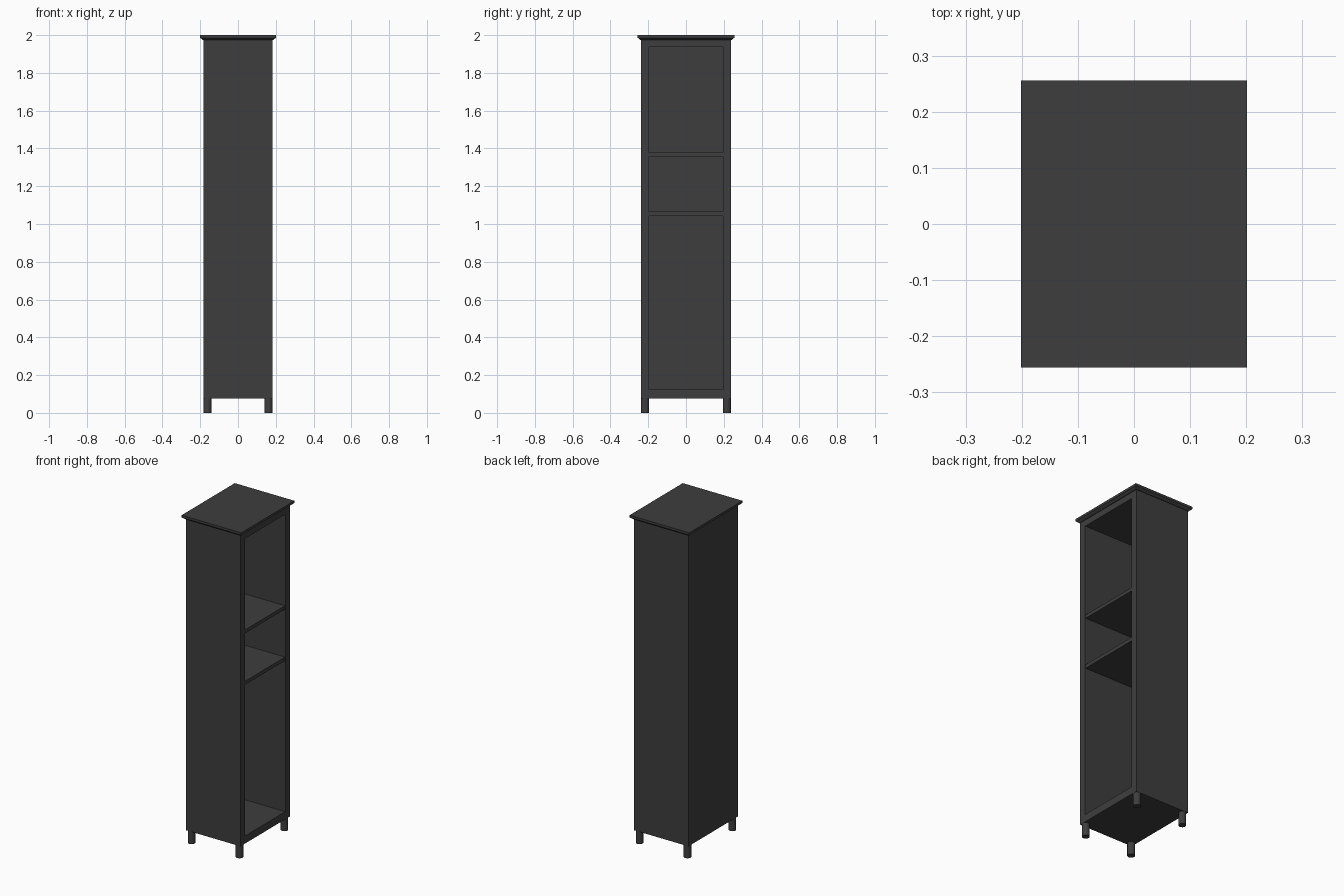
import bpy, bmesh
from mathutils import Vector

cube = bpy.data.objects.get("Cube")
if cube:
    bpy.data.objects.remove(cube, do_unlink=True)

# Single painted finish
paint = bpy.data.materials.new("charcoal_paint")
paint.use_nodes = True
colour = (0.048, 0.048, 0.048, 1)
paint.diffuse_color = colour
bsdf = paint.node_tree.nodes["Principled BSDF"]
bsdf.inputs["Base Color"].default_value = colour
bsdf.inputs["Roughness"].default_value = 0.6

HX, HY = 0.183, 0.238          # half width and half depth of the carcass
WALL = 0.043                   # panel thickness, also leg diameter
BACK = 0.02                    # closing panel opposite the opening
BOTTOM, TOP = 0.077, 1.974     # carcass height range


def finish(name, bm):
    mesh = bpy.data.meshes.new(name)
    bm.to_mesh(mesh)
    bm.free()
    mesh.materials.append(paint)
    obj = bpy.data.objects.new(name, mesh)
    bpy.context.collection.objects.link(obj)
    return obj


def box(name, lo, hi):
    lo, hi = Vector(lo), Vector(hi)
    bm = bmesh.new()
    bmesh.ops.create_cube(bm, size=1)
    bmesh.ops.scale(bm, vec=hi - lo, verts=bm.verts)
    bmesh.ops.translate(bm, vec=(lo + hi) / 2, verts=bm.verts)
    return finish(name, bm)


# Side walls run the full height
inner = HY - WALL
box("front_wall", (-HX, -HY, BOTTOM), (HX, -inner, TOP))
box("rear_wall", (-HX, inner, BOTTOM), (HX, HY, TOP))

# Closing panel, floor, ceiling and shelves sit between the walls
box("closing_panel", (-HX, -inner, BOTTOM), (BACK - HX, inner, TOP))
for name, low, high, setback in (
    ("floor", BOTTOM, 0.123, 0),
    ("lower_shelf", 1.043, 1.065, 0.002),
    ("upper_shelf", 1.357, 1.378, 0.002),
    ("ceiling", 1.936, TOP, 0),
):
    box(name, (BACK - HX, -inner, low), (HX - setback, inner, high))

# Overhanging top with its underside sloping in to the carcass
bm = bmesh.new()
rings = []
for grow, z in ((0.003, TOP), (0.018, 1.986), (0.018, 2.0)):
    x, y = HX + grow, HY + grow
    rings.append([bm.verts.new((sx * x, sy * y, z))
                  for sx, sy in ((-1, -1), (1, -1), (1, 1), (-1, 1))])
for a, b in zip(rings, rings[1:]):
    for i in range(4):
        j = (i + 1) % 4
        bm.faces.new((a[i], a[j], b[j], b[i]))
bm.faces.new(rings[0][::-1])
bm.faces.new(rings[-1])
finish("top_board", bm)

# Four round legs tucked into the corners
radius = WALL / 2
for sx, side in ((-1, "right"), (1, "left")):
    for sy, end in ((-1, "front"), (1, "rear")):
        bm = bmesh.new()
        bmesh.ops.create_cone(bm, cap_ends=True, segments=16, radius1=radius,
                              radius2=radius, depth=BOTTOM)
        bmesh.ops.translate(bm, verts=bm.verts,
                            vec=(sx * (HX - radius), sy * (HY - radius), BOTTOM / 2))
        leg = finish(f"{end}_{side}_leg", bm)
        for face in leg.data.polygons:
            face.use_smooth = abs(face.normal.z) < 0.5
        for edge in leg.data.edges:
            a, b = (leg.data.vertices[v].co.z for v in edge.vertices)
            edge.use_edge_sharp = abs(a - b) < 0.001
